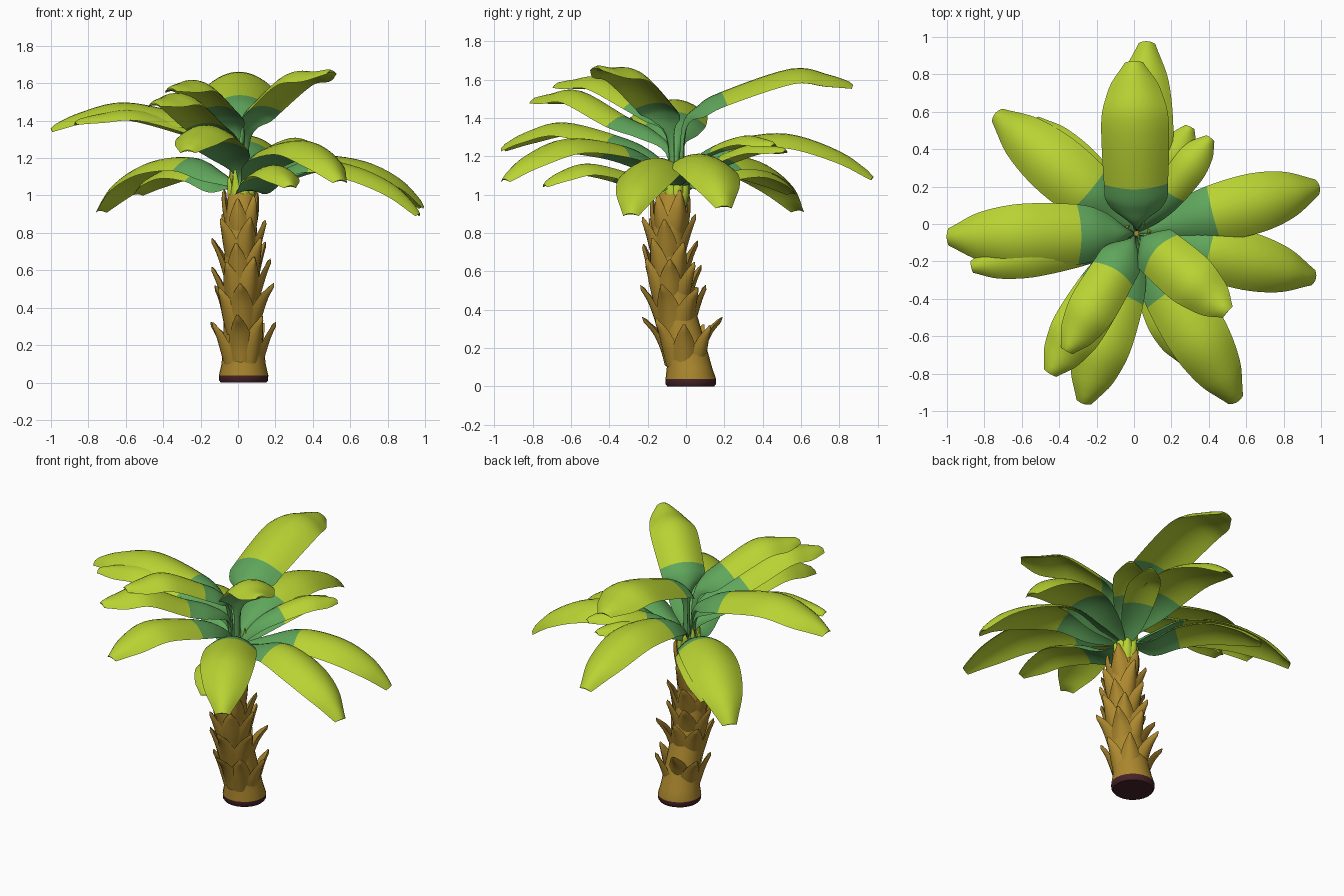
import bpy, bmesh, math, random
from mathutils import Vector

if "Cube" in bpy.data.objects:
    bpy.data.objects.remove(bpy.data.objects["Cube"])

random.seed(4)


def material(name, rgb):
    m = bpy.data.materials.new(name)
    m.diffuse_color = (*rgb, 1)
    m.use_nodes = True
    m.node_tree.nodes["Principled BSDF"].inputs["Base Color"].default_value = m.diffuse_color
    return m


BARK = material("bark brown", (0.42, 0.25, 0.028))
ROOT = material("dark maroon", (0.062, 0.016, 0.02))
LIME = material("lime leaf", (0.48, 0.65, 0.033))
GREEN = material("leaf base green", (0.115, 0.38, 0.105))


def finish(name, bm, mats, angle=50):
    bmesh.ops.recalc_face_normals(bm, faces=bm.faces)
    me = bpy.data.meshes.new(name)
    bm.to_mesh(me)
    bm.free()
    for m in mats:
        me.materials.append(m)
    ob = bpy.data.objects.new(name, me)
    bpy.context.collection.objects.link(ob)
    bpy.ops.object.select_all(action='DESELECT')
    ob.select_set(True)
    bpy.context.view_layer.objects.active = ob
    bpy.ops.object.shade_smooth_by_angle(angle=math.radians(angle))
    return ob


def spline(keys, steps):
    """Catmull-Rom through tuples of any size."""
    ext = [tuple(2 * a - b for a, b in zip(keys[0], keys[1]))] + list(keys)
    ext.append(tuple(2 * a - b for a, b in zip(keys[-1], keys[-2])))
    out = []
    for i in range(1, len(ext) - 2):
        for s in range(steps):
            t = s / steps
            out.append(tuple(
                0.5 * (2 * b + (c - a) * t + (2 * a - 5 * b + 4 * c - d) * t * t
                       + (3 * b - a - 3 * c + d) * t ** 3)
                for a, b, c, d in zip(*ext[i - 1:i + 3])))
    return out + [tuple(keys[-1])]


def loft(bm, rings, mat_of=lambda i: 0):
    rows = [[bm.verts.new(p) for p in ring] for ring in rings]
    n = len(rows[0])
    for i in range(len(rows) - 1):
        for j in range(n):
            k = (j + 1) % n
            f = bm.faces.new((rows[i][j], rows[i][k], rows[i + 1][k], rows[i + 1][j]))
            f.material_index = mat_of(i)
    bm.faces.new(rows[0]).material_index = mat_of(0)
    bm.faces.new(rows[-1]).material_index = mat_of(len(rows) - 2)


def blade(bm, centre, az, keys, droop, thick, steps=6, across=8, mat_of=lambda i: 0):
    """Curved leaf; keys are (distance, height, half width) along direction az."""
    out = Vector((math.cos(az), math.sin(az), 0))
    side = Vector((-out.y, out.x, 0))
    pts = spline(keys, steps)
    pos = [Vector((centre[0], centre[1], 0)) + out * r + Vector((0, 0, z)) for r, z, _ in pts]
    us = [-1 + 2 * i / across for i in range(across + 1)]
    rings = []
    for i, p in enumerate(pos):
        tan = (pos[min(i + 1, len(pos) - 1)] - pos[max(i - 1, 0)]).normalized()
        nor = tan.cross(side).normalized()
        w = max(pts[i][2], 0.004)
        th = min(thick, w * 0.8)
        if i == len(pos) - 1:
            th *= 0.3

        def at(u, s):
            return p + side * (u * w) + nor * (s * th * (1 - u * u) - droop * w * u * u)
        rings.append([at(u, 1) for u in us] + [at(u, -1) for u in us[-2:0:-1]])
    loft(bm, rings, mat_of)


# Trunk: leaning stack of rings (height, centre x, centre y, radius)
trunk = [(0, .03, .025, .122), (.012, .03, .025, .131), (.038, .03, .025, .132),
         (.1, .03, .018, .118), (.2, .028, 0, .108), (.4, .024, -.05, .1),
         (.6, .018, -.088, .094), (.8, .016, -.092, .086), (1.0, .018, -.068, .072),
         (1.03, .018, -.06, .05)]
bm = bmesh.new()
loft(bm, [[(cx + r * math.cos(a * math.tau / 24), cy + r * math.sin(a * math.tau / 24), z)
           for a in range(24)] for z, cx, cy, r in trunk])
for f in bm.faces:
    f.material_index = int(f.calc_center_median().z < 0.03)
finish("trunk", bm, [BARK, ROOT], 40)


def trunk_at(z):
    for a, b in zip(trunk, trunk[1:]):
        if z <= b[0]:
            t = (z - a[0]) / (b[0] - a[0])
            return [p + (q - p) * t for p, q in zip(a, b)]
    return trunk[-1]


# Bark husks: tiers of pointed scales (tip height, count, flare, half width)
tiers = [(.34, 7, .10, .062), (.51, 6, .09, .068), (.645, 6, .065, .064),
         (.77, 5, .06, .062), (.89, 5, .05, .06), (1.01, 5, .02, .056)]
for t, (tip, count, flare, hw) in enumerate(tiers):
    bm = bmesh.new()
    for i in range(count):
        zt = tip + random.uniform(-.03, .025)
        fl = flare * random.uniform(.6, 1.2)
        _, cx, cy, r = trunk_at(zt - .1)
        az = (i + .5 * (t % 2) + random.uniform(-.15, .15)) * math.tau / count
        blade(bm, (cx, cy), az,
              [(r - .022, zt - .25, hw), (r + .004, zt - .16, hw * 1.05),
               (r + .012 + fl * .3, zt - .075, hw * .7), (r + fl, zt, .006)],
              -.4, .012, 4, 6)
    finish(f"bark_husks_{t + 1}", bm, [BARK])

# Young shoots around the crown
bm = bmesh.new()
for i in range(8):
    blade(bm, (.018, -.055), (i + .3) * math.tau / 8,
          [(.05, .94, .035), (.066, 1.0, .034), (.066, 1.06, .022),
           (.066, 1.1 + .05 * (i % 2), .004)], -.3, .01, 4, 6)
finish("crown_shoots", bm, [LIME])

# Leaves: tip x, y, z | colour change distance, height | crest distance, height | half width
leaves = [
    (.07, .975, 1.09, .32, 1.28, .58, 1.305, .165),
    (.0, .87, 1.57, .24, 1.525, .60, 1.645, .18),
    (-.74, .59, .92, .34, 1.19, .60, 1.17, .165),
    (-.54, .555, 1.01, .30, 1.12, .50, 1.14, .13),
    (-1.0, -.07, 1.355, .30, 1.42, .62, 1.485, .17),
    (-.87, -.23, 1.39, .30, 1.37, .58, 1.445, .12),
    (-.45, -.80, 1.49, .33, 1.40, .60, 1.53, .14),
    (-.36, -.68, 1.57, .23, 1.49, .46, 1.60, .13),
    (-.27, -.96, 1.24, .34, 1.30, .62, 1.365, .155),
    (.55, -.95, 1.08, .36, 1.25, .66, 1.28, .165),
    (.28, -.74, 1.05, .30, 1.11, .50, 1.15, .125),
    (.50, -.47, 1.665, .14, 1.49, .36, 1.64, .145),
    (.97, -.29, .90, .40, 1.18, .64, 1.14, .155),
    (.99, .20, .94, .42, 1.20, .68, 1.17, .16),
    (.41, .46, 1.26, .28, 1.25, .45, 1.295, .10),
    (.30, .52, 1.23, .28, 1.20, .44, 1.25, .10),
]
CENTRE = Vector((.015, -.05))
for n, (x, y, z, rb, zb, rc, zc, hw) in enumerate(leaves):
    d = Vector((x, y)) - CENTRE
    rt = d.length
    # the upright top leaves flare into a broad hood right above the stalk
    hood = .84 if zb > 1.48 else .7
    keys = [(.025, 1.0, .02), (.04, max(zb - .18, 1.05), .026),
            (rb * .5, zb - .07, hw * hood), (rb, zb, hw * .95), (rc, zc, hw),
            (rc + (rt - rc) * .6, zc + (z - zc) * .42, hw * .76), (rt, z, hw * .27)]
    bm = bmesh.new()
    blade(bm, CENTRE, math.atan2(d.y, d.x), keys, .38, .013, 5, 10,
          lambda i: 1 if i < 15 else 0)
    finish(f"leaf_{n + 1:02d}", bm, [LIME, GREEN])
